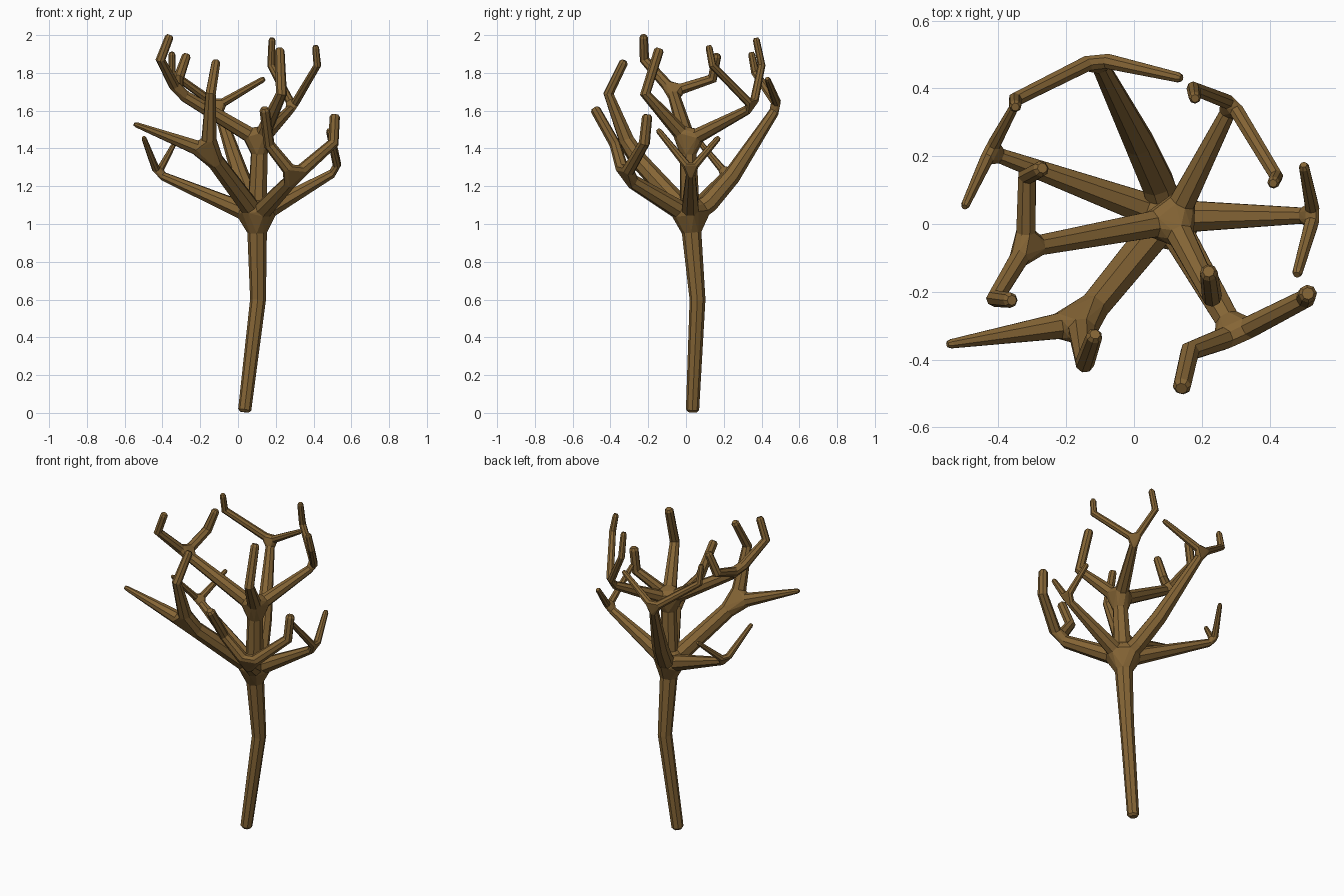
import bpy, bmesh, math
from mathutils import Vector

if "Cube" in bpy.data.objects:
    bpy.data.objects.remove(bpy.data.objects["Cube"])

SIDES = 8
TWIG_SCALE = 1.14
bm = bmesh.new()

# Forks: x, y, z, radius
fork = (0.10, 0.022, 1.04, 0.054)
crown = (0.115, 0.01, 1.44, 0.044)
back = (-0.11, 0.487, 1.625, 0.025)
back_left = (-0.425, 0.212, 1.265, 0.022)
right = (0.53, 0.025, 1.285, 0.023)
front_right = (0.30, -0.325, 1.25, 0.036)
front_left = (-0.155, -0.29, 1.38, 0.046)
high_left = (-0.32, -0.07, 1.70, 0.031)
high_back = (0.29, 0.355, 1.62, 0.023)
joints = {p: [] for p in (fork, crown, back, back_left, right, front_right,
                          front_left, high_left, high_back)}


def add_tube(*pts):
    """Tapered tube through pts, trimmed at forks and chamfered at free ends."""
    pos = [Vector(p[:3]) for p in pts]
    rad = [p[3] for p in pts]
    seg = [(b - a).normalized() for a, b in zip(pos, pos[1:])]
    tan = [seg[0]] + [(a + b).normalized() for a, b in zip(seg, seg[1:])] + [seg[-1]]
    stations = [[pos[i], tan[i], rad[i]] for i in range(len(pts))]
    for end, nxt, d in ((0, 1, seg[0]), (-1, -2, -seg[-1])):
        st = stations[end]
        if pts[end] in joints:
            trim = 1.6 * rad[end]
            t = trim / (pos[nxt] - pos[end]).length
            st[0] = pos[end] + d * trim
            st[2] = rad[end] + (rad[nxt] - rad[end]) * t
        else:
            tip = [st[0].copy(), st[1], st[2] * 0.65]
            st[0] = st[0] + d * 0.013
            stations.insert(0 if end == 0 else len(stations), tip)
    frame = stations[0][1].to_track_quat('Z', 'Y')
    rings, last = [], stations[0][1]
    for p, d, r in stations:
        frame = last.rotation_difference(d) @ frame
        last = d
        rings.append([bm.verts.new(p + frame @ Vector((r * math.cos(a), r * math.sin(a), 0)))
                      for a in (math.tau * (k + 0.5) / SIDES for k in range(SIDES))])
    for a, b in zip(rings, rings[1:]):
        for k in range(SIDES):
            n = (k + 1) % SIDES
            bm.faces.new((a[k], a[n], b[n], b[k]))
    if pts[0] in joints:
        joints[pts[0]].append(rings[0])
    else:
        bm.faces.new(rings[0][::-1])
    if pts[-1] in joints:
        joints[pts[-1]].append(rings[-1])
    else:
        bm.faces.new(rings[-1])


def add_twig(start, *pts):
    add_tube(start, *[(x, y, z, r * TWIG_SCALE) for x, y, z, r in pts])


def add_joint(rings):
    """Faceted hull that webs the branch ends together."""
    owner = {v: i for i, ring in enumerate(rings) for v in ring}
    res = bmesh.ops.convex_hull(bm, input=list(owner), use_existing_faces=False)
    faces = list({f for f in res['geom'] if isinstance(f, bmesh.types.BMFace)})
    bmesh.ops.recalc_face_normals(bm, faces=faces)
    inner = [f for f in faces if len({owner.get(v, -1) for v in f.verts}) == 1]
    bmesh.ops.delete(bm, geom=inner, context='FACES_ONLY')


# Trunk
add_tube((0.034, 0.034, 0.004, 0.035), (0.106, 0.061, 0.60, 0.042), fork)
add_tube(fork, crown)

# Main limbs
add_tube(fork, (0.07, 0.12, 1.11, 0.052), (0.015, 0.24, 1.25, 0.047), back)
for limb in (back_left, right, front_right, front_left):
    add_tube(fork, limb)
for limb in (high_left, high_back):
    add_tube(crown, limb)
add_twig(crown, (0.23, -0.215, 1.69, 0.026), (0.22, -0.14, 1.93, 0.023))

# Twigs
add_twig(back, (0.14, 0.43, 1.77, 0.014))
add_twig(back, (-0.35, 0.367, 1.80, 0.019), (-0.35, 0.345, 1.91, 0.016))
add_twig(back_left, (-0.50, 0.05, 1.46, 0.012))
add_twig(back_left, (-0.34, 0.37, 1.42, 0.012))
add_twig(right, (0.50, 0.175, 1.46, 0.014))
add_twig(right, (0.48, -0.15, 1.50, 0.014))
add_twig(front_right, (0.505, -0.22, 1.43, 0.026), (0.513, -0.205, 1.58, 0.024))
add_twig(front_right, (0.165, -0.375, 1.42, 0.026), (0.14, -0.485, 1.615, 0.024))
add_twig(front_left, (-0.55, -0.355, 1.53, 0.013))
add_twig(front_left, (-0.145, -0.41, 1.69, 0.025), (-0.115, -0.325, 1.865, 0.021))
add_twig(high_left, (-0.315, 0.14, 1.77, 0.025), (-0.27, 0.165, 1.90, 0.021))
add_twig(high_left, (-0.41, -0.22, 1.87, 0.023), (-0.36, -0.225, 2.0, 0.02))
add_twig(high_back, (0.42, 0.14, 1.84, 0.018), (0.41, 0.12, 1.945, 0.016))
add_twig(high_back, (0.175, 0.40, 1.84, 0.018), (0.18, 0.37, 1.985, 0.016))

# Fork webs
for rings in joints.values():
    add_joint(rings)

mesh = bpy.data.meshes.new("bare_tree")
bm.to_mesh(mesh)
bm.free()
bark = bpy.data.materials.new("bark")
bark.diffuse_color = (0.235, 0.13, 0.036, 1)
bark.use_nodes = True
bark.node_tree.nodes["Principled BSDF"].inputs["Base Color"].default_value = bark.diffuse_color
mesh.materials.append(bark)
tree = bpy.data.objects.new("bare_tree", mesh)
bpy.context.collection.objects.link(tree)
